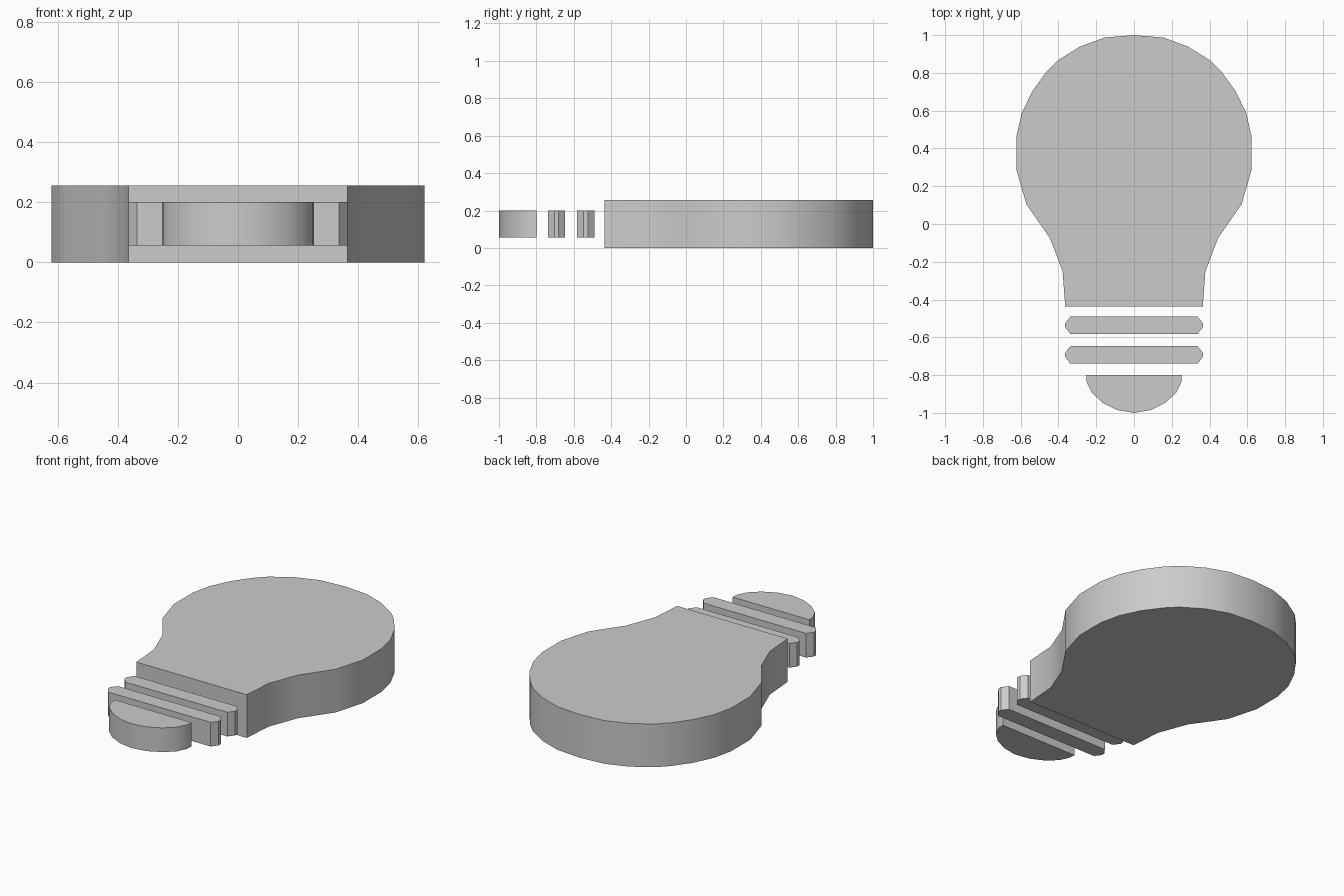
import bpy
import bmesh
import math

if "Cube" in bpy.data.objects:
    bpy.data.objects.remove(bpy.data.objects["Cube"])


def mirrored(right):
    """Close a right-hand half outline (top to bottom) across x = 0."""
    left = [(-x, y) for x, y in reversed(right) if x > 0]
    return right + left


def slab(name, half, z0, z1):
    """Extrude a mirrored outline from z0 up to z1."""
    bm = bmesh.new()
    face = bm.faces.new([bm.verts.new((x, y, z0)) for x, y in mirrored(half)])
    ext = bmesh.ops.extrude_face_region(bm, geom=[face], use_keep_orig=True)
    top = [v for v in ext["geom"] if isinstance(v, bmesh.types.BMVert)]
    bmesh.ops.translate(bm, verts=top, vec=(0, 0, z1 - z0))
    bmesh.ops.recalc_face_normals(bm, faces=bm.faces)
    mesh = bpy.data.meshes.new(name)
    bm.to_mesh(mesh)
    bm.free()
    obj = bpy.data.objects.new(name, mesh)
    bpy.context.collection.objects.link(obj)
    bpy.ops.object.select_all(action='DESELECT')
    obj.select_set(True)
    bpy.context.view_layer.objects.active = obj
    bpy.ops.object.shade_smooth_by_angle(angle=math.radians(30))
    return obj


# Glass bulb, thicker than the base parts
slab("glass_bulb", [
    (0, 1.0), (0.155, 0.987), (0.285, 0.94), (0.405, 0.865), (0.468, 0.80),
    (0.54, 0.70), (0.595, 0.585), (0.622, 0.465), (0.622, 0.285),
    (0.57, 0.105), (0.445, -0.075), (0.378, -0.25), (0.364, -0.437),
], 0.0, 0.257)

Z0, Z1 = 0.057, 0.201

# Two screw thread bars with chamfered ends
for i, y in enumerate((-0.536, -0.693)):
    slab(f"thread_bar_{i + 1}", [
        (0.337, y + 0.046), (0.364, y + 0.011),
        (0.364, y - 0.011), (0.337, y - 0.046),
    ], Z0, Z1)

# Rounded contact cap at the bottom
slab("contact_cap", [
    (0.253, -0.80), (0.25, -0.838), (0.222, -0.895),
    (0.165, -0.947), (0.088, -0.985), (0, -1.0),
], Z0, Z1)
